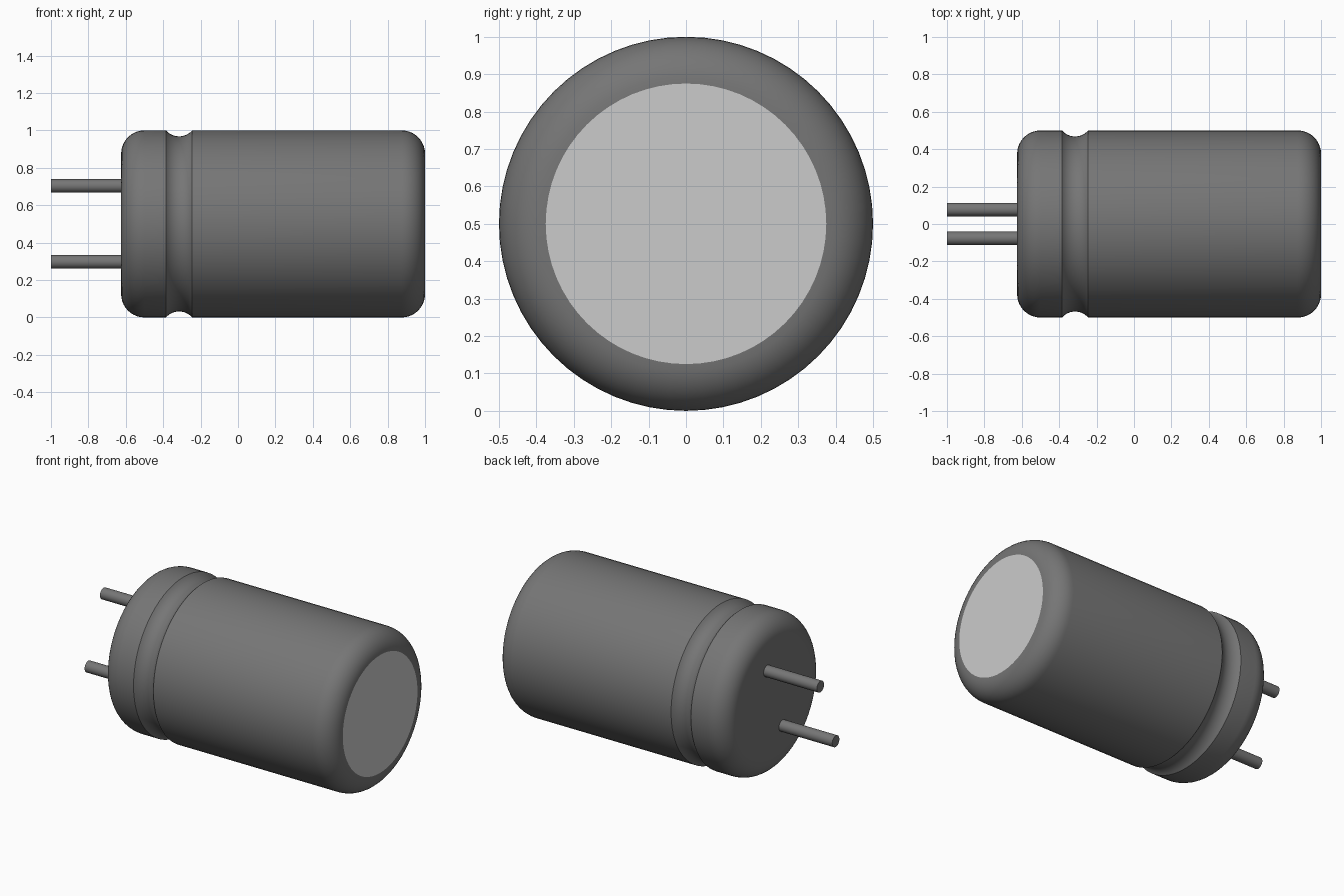
import bpy, bmesh
from math import pi, sin, cos, asin, radians
from mathutils import Vector, Matrix

cube = bpy.data.objects.get("Cube")
if cube:
    bpy.data.objects.remove(cube, do_unlink=True)

RADIUS, FILLET = 0.5, 0.125
X_BACK, X_END = -0.625, 1.0
GROOVE_X, GROOVE_HALF, GROOVE_DEPTH = -0.315, 0.07, 0.032
SEGMENTS = 64


def make_material(name, grey):
    mat = bpy.data.materials.new(name)
    mat.use_nodes = True
    colour = (grey, grey, grey, 1)
    mat.diffuse_color = colour
    mat.node_tree.nodes["Principled BSDF"].inputs["Base Color"].default_value = colour
    return mat


def arc(cx, cr, radius, start, end, steps):
    """Points (x, r) on an arc around (cx, cr)."""
    angles = [start + (end - start) * i / steps for i in range(steps + 1)]
    return [(cx + radius * cos(a), cr + radius * sin(a)) for a in angles]


def finish(name, bm, materials):
    bmesh.ops.recalc_face_normals(bm, faces=bm.faces)
    mesh = bpy.data.meshes.new(name)
    bm.to_mesh(mesh)
    bm.free()
    for mat in materials:
        mesh.materials.append(mat)
    obj = bpy.data.objects.new(name, mesh)
    bpy.context.collection.objects.link(obj)
    bpy.ops.object.select_all(action="DESELECT")
    obj.select_set(True)
    bpy.context.view_layer.objects.active = obj
    bpy.ops.object.shade_smooth_by_angle(angle=radians(30))
    return obj


dark = make_material("dark_sleeve", 0.18)
light = make_material("light_end", 0.8)

# Can: rounded ends and a crimped groove, turned around the x axis
groove_r = (GROOVE_HALF ** 2 + GROOVE_DEPTH ** 2) / (2 * GROOVE_DEPTH)
groove_a = asin(GROOVE_HALF / groove_r)
groove_c = RADIUS - GROOVE_DEPTH + groove_r
profile = (
    arc(X_BACK + FILLET, RADIUS - FILLET, FILLET, pi, pi / 2, 10)
    + arc(GROOVE_X, groove_c, groove_r, -pi / 2 - groove_a, -pi / 2 + groove_a, 12)
    + arc(X_END - FILLET, RADIUS - FILLET, FILLET, pi / 2, 0, 10)
)
bm = bmesh.new()
verts = [bm.verts.new((x, 0, r)) for x, r in profile]
edges = [bm.edges.new(pair) for pair in zip(verts, verts[1:])]
bmesh.ops.spin(bm, geom=verts + edges, axis=(1, 0, 0), cent=(0, 0, 0),
               angle=2 * pi, steps=SEGMENTS, use_duplicate=False)
bmesh.ops.remove_doubles(bm, verts=bm.verts, dist=1e-4)

# Flat ends, the far one in the lighter colour
rims = [e for e in bm.edges if e.is_boundary]
for face in bmesh.ops.holes_fill(bm, edges=rims, sides=0)["faces"]:
    face.material_index = int(face.calc_center_median().x > 0)
for edge in rims:
    edge.smooth = False
bmesh.ops.translate(bm, verts=bm.verts, vec=(0, 0, RADIUS))
finish("can_body", bm, [dark, light])

# Two wire leads
LEAD_START, LEAD_END = -1.0, -0.6
for name, side in (("upper_lead", 1), ("lower_lead", -1)):
    bm = bmesh.new()
    centre = Vector(((LEAD_START + LEAD_END) / 2, side * 0.077, RADIUS + side * 0.203))
    bmesh.ops.create_cone(bm, cap_ends=True, segments=32, radius1=0.036, radius2=0.036,
                          depth=LEAD_END - LEAD_START,
                          matrix=Matrix.Translation(centre) @ Matrix.Rotation(pi / 2, 4, "Y"))
    finish(name, bm, [dark])
